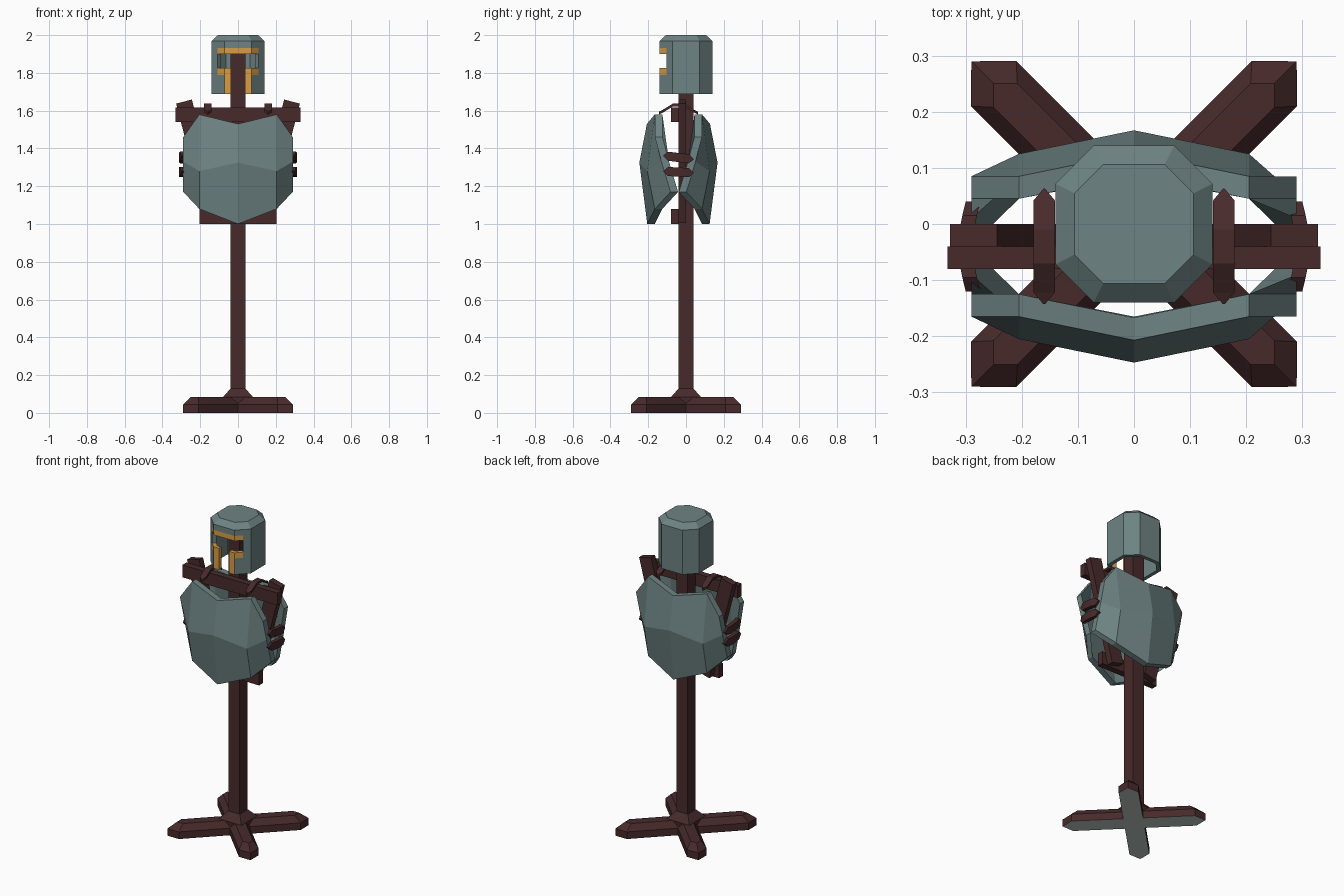
import bpy, bmesh, math
from mathutils import Vector, Matrix

if "Cube" in bpy.data.objects:
    bpy.data.objects.remove(bpy.data.objects["Cube"])


def mat(name, rgb):
    m = bpy.data.materials.new(name)
    m.diffuse_color = (*rgb, 1)
    m.use_nodes = True
    m.node_tree.nodes["Principled BSDF"].inputs["Base Color"].default_value = m.diffuse_color
    return m


wood = mat("dark_wood", (0.064, 0.023, 0.024))
steel = mat("armor_steel", (0.156, 0.228, 0.228))
gold = mat("gold_trim", (0.69, 0.34, 0.06))
grey = mat("base_underside_grey", (0.52, 0.59, 0.565))


def finish(name, bm, mats, recalc=True, mirror=False):
    if recalc:
        bmesh.ops.recalc_face_normals(bm, faces=bm.faces)
    me = bpy.data.meshes.new(name)
    bm.to_mesh(me)
    bm.free()
    for m in mats:
        me.materials.append(m)
    ob = bpy.data.objects.new(name, me)
    bpy.context.collection.objects.link(ob)
    if mirror:
        ob.modifiers.new("mirror", 'MIRROR')
    return ob


def loft(rings):
    bm = bmesh.new()
    vs = [[bm.verts.new(p) for p in r] for r in rings]
    n = len(rings[0])
    for a, b in zip(vs, vs[1:]):
        for i in range(n):
            j = (i + 1) % n
            bm.faces.new((a[i], a[j], b[j], b[i]))
    bm.faces.new(vs[0][::-1])
    bm.faces.new(vs[-1])
    return bm


def box(name, x0, x1, y0, y1, z0, z1):
    sq = [(x0, y0), (x1, y0), (x1, y1), (x0, y1)]
    return finish(name, loft([[(x, y, z) for x, y in sq] for z in (z0, z1)]), [wood])


def square(h, z):
    return [(-h, -h, z), (h, -h, z), (h, h, z), (-h, h, z)]


# Base: two crossed beams with pointed, chamfered ends
def beam_ring(tip, shoulder, w, z):
    return [(-tip, 0, z), (-shoulder, -w, z), (shoulder, -w, z),
            (tip, 0, z), (shoulder, w, z), (-shoulder, w, z)]


for k, ang in enumerate((45, -45)):
    bm = loft([beam_ring(.41, .354, .057, 0), beam_ring(.41, .354, .057, .045),
               beam_ring(.354, .324, .03, .083)])
    bm.transform(Matrix.Rotation(math.radians(ang), 4, 'Z'))
    bmesh.ops.recalc_face_normals(bm, faces=bm.faces)
    for f in bm.faces:
        f.material_index = int(f.normal.z < -.9)
    finish(f"base_beam_{k + 1}", bm, [wood, grey])

# Pole with flared foot
finish("pole", loft([square(.075, .03), square(.08, .083), square(.04, .128), square(.04, 1.95)]), [wood])

# Frame: crossbars and slanted braces
box("shoulder_bar", -.332, .332, -.08, -.04, 1.54, 1.618)
box("hip_bar", -.203, .203, -.08, -.04, 1.0, 1.08)
d = Vector((-.26, 0, 1)).normalized()
s = Vector((d.z, 0, -d.x)) * .043
top, low = Vector((-.286, 0, 1.648)), Vector((-.121, 0, 1.015))
finish("slanted_brace", loft([[p - s, p + s, p + s - Vector((0, .04, 0)), p - s - Vector((0, .04, 0))]
                              for p in (low, top)]), [wood], mirror=True)

# Chest and back plates: rows of (z, y) per column, thickened along y
columns = {0: ((1.53, -.207), (1.325, -.247), (1.0, -.205)),
           .205: ((1.58, -.165), (1.28, -.205), (1.08, -.165)),
           .29: ((1.46, -.165), (1.33, -.13), (1.17, -.082))}


def plate(name, flip):
    bm = bmesh.new()
    grid = []
    for sx in (-.29, -.205, 0, .205, .29):
        grid.append([bm.verts.new((sx, y, z)) for z, y in columns[abs(sx)]])
    for a, b in zip(grid, grid[1:]):
        for i in range(2):
            bm.faces.new((a[i], a[i + 1], b[i + 1], b[i]))
    front = bm.faces[:]
    dup = bmesh.ops.extrude_face_region(bm, geom=front, use_keep_orig=True)
    bmesh.ops.translate(bm, vec=(0, .04, 0),
                        verts=[g for g in dup["geom"] if isinstance(g, bmesh.types.BMVert)])
    if flip:
        for v in bm.verts:
            v.co.y = -.08 - v.co.y
    finish(name, bm, [steel])


plate("chest_plate", False)
plate("back_plate", True)


# Straps: ribbon along a path, tapering to pointed ends
def strap(name, path, half, thick):
    half, thick = Vector(half), Vector(thick)
    rings = []
    for i, p in enumerate(path):
        p = Vector(p)
        h = half * (.08 if i in (0, len(path) - 1) else 1)
        rings.append([p - h, p + h, p + h + thick, p - h + thick])
    finish(name, loft(rings), [wood], mirror=True)


strap("shoulder_strap", [(.16, y, z) for y, z in
      ((-.143, 1.58), (-.122, 1.59), (-.07, 1.622), (-.01, 1.622), (.042, 1.59), (.063, 1.58))],
      (.019, 0, 0), (0, 0, .015))
for k, (z, tilt) in enumerate(((1.352, .12), (1.275, .05))):
    strap(f"side_strap_{k + 1}", [(x, y, z - tilt * (y + .04)) for y, x in
          ((-.12, .274), (-.095, .28), (-.065, .286), (-.015, .286), (.015, .28), (.04, .274))],
          (0, 0, .024), (.026, 0, 0))

# Helmet: hollow octagon with a T-shaped opening edged in gold
half = [(.036, -.14), (.072, -.14), (.108, -.104), (.14, -.072), (.14, .072), (.072, .14)]
outline = half + [(-x, y) for x, y in reversed(half)]
levels = [(1.688, 1), (1.79, 1), (1.825, 1), (1.9, 1), (1.932, 1), (1.968, 1), (2.0, .76)]
bm = bmesh.new()
rings = [[bm.verts.new((x * k, y * k, z)) for x, y in outline] for z, k in levels]
n = len(outline)
for a, b in zip(rings, rings[1:]):
    for i in range(n):
        j = (i + 1) % n
        c = (a[i].co + b[j].co) / 2
        face_x = abs(c.x) if c.y < -.1 else 1
        if (face_x < .1 and 1.825 < c.z < 1.9) or (face_x < .03 and c.z < 1.9):
            continue
        f = bm.faces.new((a[i], a[j], b[j], b[i]))
        brow = face_x < .1 and 1.9 < c.z < 1.932
        cheek = face_x < .1 and 1.79 < c.z < 1.825
        guard = face_x < .07 and c.z < 1.79
        f.material_index = int(brow or cheek or guard)
bm.faces.new(rings[-1])
bmesh.ops.delete(bm, geom=[v for v in bm.verts if not v.link_faces], context='VERTS')
helmet = finish("helmet", bm, [steel, gold], recalc=False)
sol = helmet.modifiers.new("wall", 'SOLIDIFY')
sol.thickness = .025
sol.offset = -1
